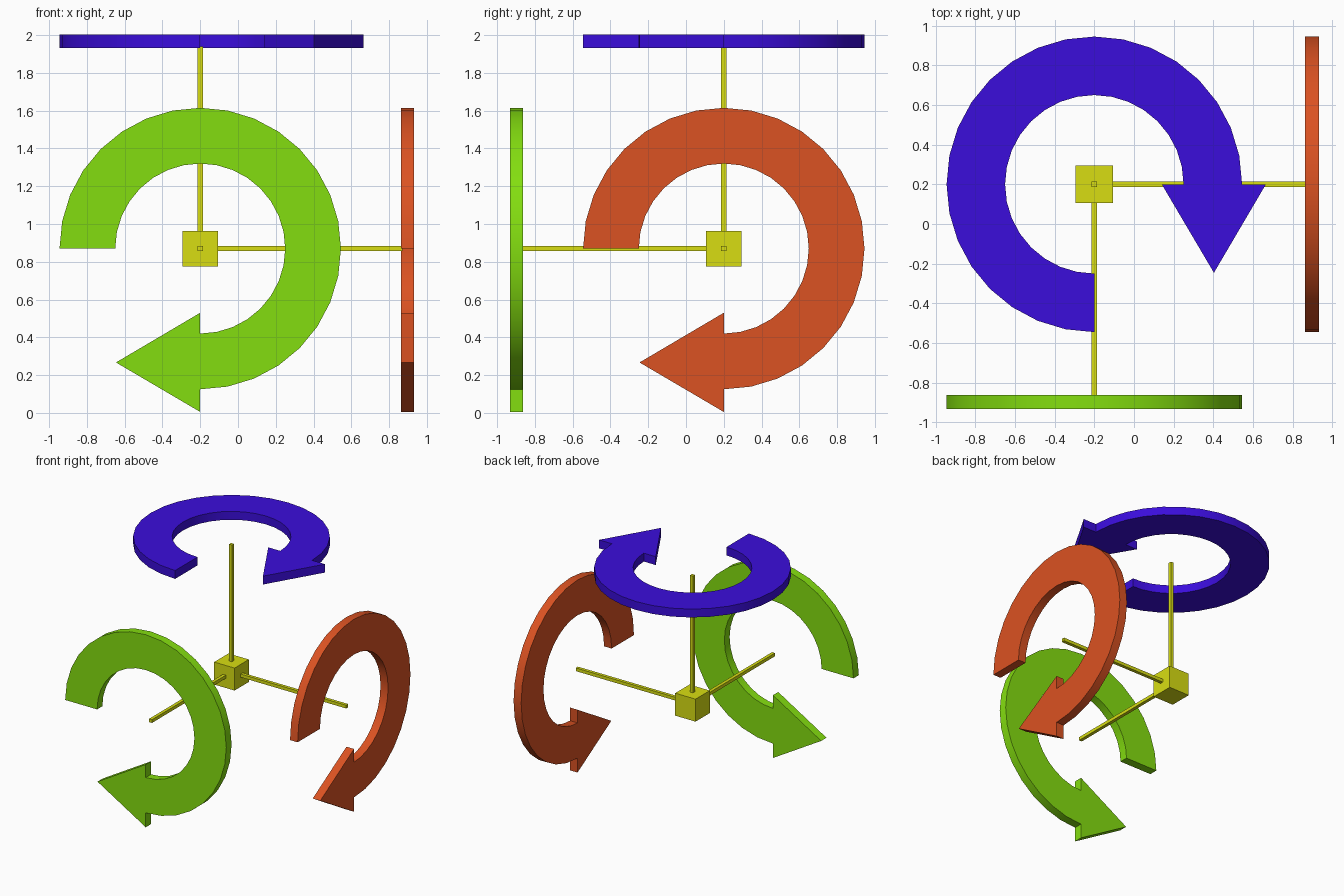
import bpy, bmesh
from math import cos, sin, radians
from mathutils import Vector

if "Cube" in bpy.data.objects:
    bpy.data.objects.remove(bpy.data.objects["Cube"])

CENTRE = Vector((-0.2, 0.2, 0.87))
X, Y, Z = Vector((1, 0, 0)), Vector((0, 1, 0)), Vector((0, 0, 1))
R_OUT, R_IN = 0.745, 0.45
GAP, THICK = 1.063, 0.07          # distance of each arrow from the centre, plate thickness
SEGS = 24                         # steps along the 270 degree arc


def material(name, rgb):
    m = bpy.data.materials.new(name)
    m.diffuse_color = (*rgb, 1)
    m.use_nodes = True
    m.node_tree.nodes["Principled BSDF"].inputs["Base Color"].default_value = m.diffuse_color
    return m


def finish(name, bm, mat):
    bmesh.ops.recalc_face_normals(bm, faces=bm.faces)
    me = bpy.data.meshes.new(name)
    bm.to_mesh(me)
    bm.free()
    me.materials.append(mat)
    ob = bpy.data.objects.new(name, me)
    bpy.context.collection.objects.link(ob)
    return ob


def box(name, size, pos, mat):
    bm = bmesh.new()
    bmesh.ops.create_cube(bm, size=1)
    bmesh.ops.scale(bm, vec=size, verts=bm.verts)
    bmesh.ops.translate(bm, vec=pos, verts=bm.verts)
    return finish(name, bm, mat)


def turn_arrow(name, u, v, mat, start):
    """Clockwise 270 degree arrow plate in the u-v plane, starting at angle start."""
    n = u.cross(v)
    angles = [radians(start - 270 * i / SEGS) for i in range(SEGS + 1)]
    end = angles[-1]
    radial, ahead = Vector((cos(end), sin(end))), Vector((sin(end), -cos(end)))
    # arrowhead: outer barb, tip, inner barb
    head = [radial * 0.865, radial * 0.603 + ahead * 0.446, radial * 0.34]
    outline = [Vector((cos(a), sin(a))) * R_OUT for a in angles]
    outline += head
    outline += [Vector((cos(a), sin(a))) * R_IN for a in reversed(angles)]
    bm = bmesh.new()
    face = bm.faces.new([bm.verts.new(CENTRE + u * p.x + v * p.y + n * GAP) for p in outline])
    ext = bmesh.ops.extrude_face_region(bm, geom=[face], use_keep_orig=True)
    moved = [g for g in ext["geom"] if isinstance(g, bmesh.types.BMVert)]
    bmesh.ops.translate(bm, vec=n * THICK, verts=moved)
    ob = finish(name, bm, mat)
    bpy.ops.object.select_all(action='DESELECT')
    ob.select_set(True)
    bpy.context.view_layer.objects.active = ob
    bpy.ops.object.shade_smooth_by_angle(angle=radians(30))


yellow = material("yellow", (0.69, 0.73, 0.006))
red = material("red", (0.71, 0.085, 0.016))
green = material("green", (0.23, 0.73, 0.005))
blue = material("blue", (0.043, 0.004, 0.71))

# centre cube and the three axis rods
box("centre_cube", (0.188,) * 3, CENTRE, yellow)
ROD, LENGTH = 0.027, 1.07
for name, d in (("rod_x", X), ("rod_y", -Y), ("rod_z", Z)):
    size = [ROD + abs(c) * (LENGTH - ROD) for c in d]
    box(name, size, CENTRE + d * LENGTH / 2, yellow)

# rotation arrows facing right, front and up
turn_arrow("right_arrow", Y, Z, red, 180)
turn_arrow("front_arrow", X, Z, green, 180)
turn_arrow("top_arrow", X, Y, blue, 270)
